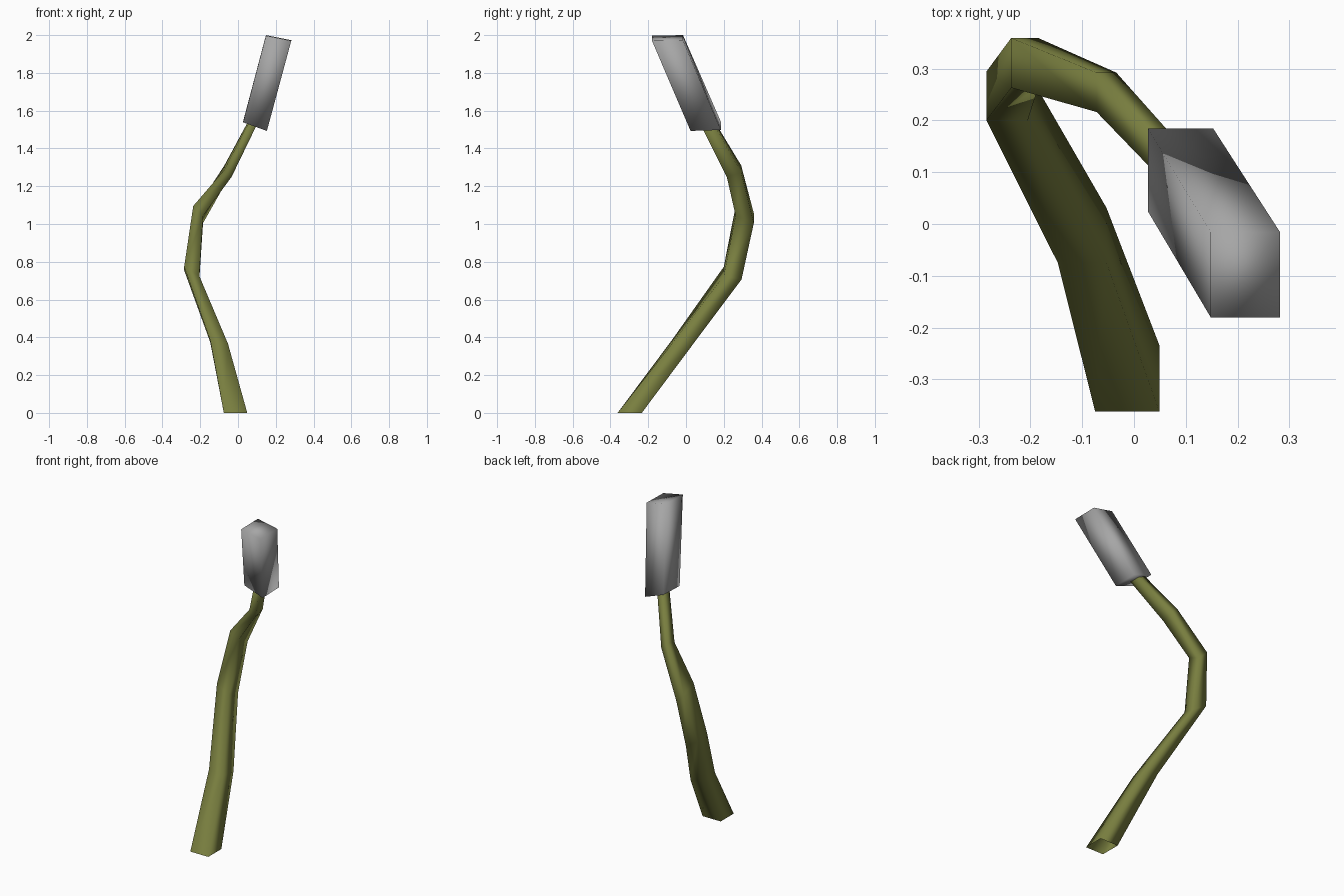
import bpy, bmesh

if "Cube" in bpy.data.objects:
    bpy.data.objects.remove(bpy.data.objects["Cube"])

SIGNS = [(-1, -1), (1, -1), (1, 1), (-1, 1)]


def material(name, rgb):
    m = bpy.data.materials.new(name)
    m.diffuse_color = (*rgb, 1)
    m.use_nodes = True
    m.node_tree.nodes["Principled BSDF"].inputs["Base Color"].default_value = m.diffuse_color
    return m


def loft(name, rings, mat, cap_start, cap_end):
    """Four-sided tube; ring = (cx, cy, cz, half_x, half_y, slope_x, slope_y)."""
    bm = bmesh.new()
    loops = []
    for cx, cy, cz, hx, hy, ax, ay in rings:
        loops.append([bm.verts.new((cx + sx * hx, cy + sy * hy,
                                    max(0, cz + ax * sx * hx + ay * sy * hy)))
                      for sx, sy in SIGNS])
    for a, b in zip(loops, loops[1:]):
        for i in range(4):
            j = (i + 1) % 4
            bm.faces.new((a[i], a[j], b[j], b[i]))
    if cap_start:
        bm.faces.new(loops[0][::-1])
    if cap_end:
        bm.faces.new(loops[-1])
    for f in bm.faces:
        f.smooth = True
    me = bpy.data.meshes.new(name)
    bm.to_mesh(me)
    bm.free()
    me.materials.append(mat)
    ob = bpy.data.objects.new(name, me)
    bpy.context.collection.objects.link(ob)
    return ob


olive = material("olive green", (0.19, 0.21, 0.05))
grey = material("grey", (0.38, 0.38, 0.38))

# Bent, tapering stem, open where it meets the ground
loft("stem", [
    (-0.013, -0.298, 0.00, 0.062, 0.064, 0.0, 0.0),
    (-0.100, -0.022, 0.37, 0.047, 0.053, -0.2, -0.1),
    (-0.245, 0.247, 0.74, 0.040, 0.047, -0.6, -0.2),
    (-0.211, 0.311, 1.05, 0.026, 0.048, -1.0, -0.4),
    (-0.053, 0.254, 1.28, 0.019, 0.038, -1.0, 0.3),
    (0.085, 0.105, 1.55, 0.019, 0.032, -0.5, 0.2),
], olive, False, True)

# Thick seed head
loft("seed_head", [
    (0.090, 0.104, 1.518, 0.063, 0.080, -0.36, 0.03),
    (0.215, -0.098, 1.985, 0.067, 0.082, -0.2, 0.02),
], grey, True, True)
